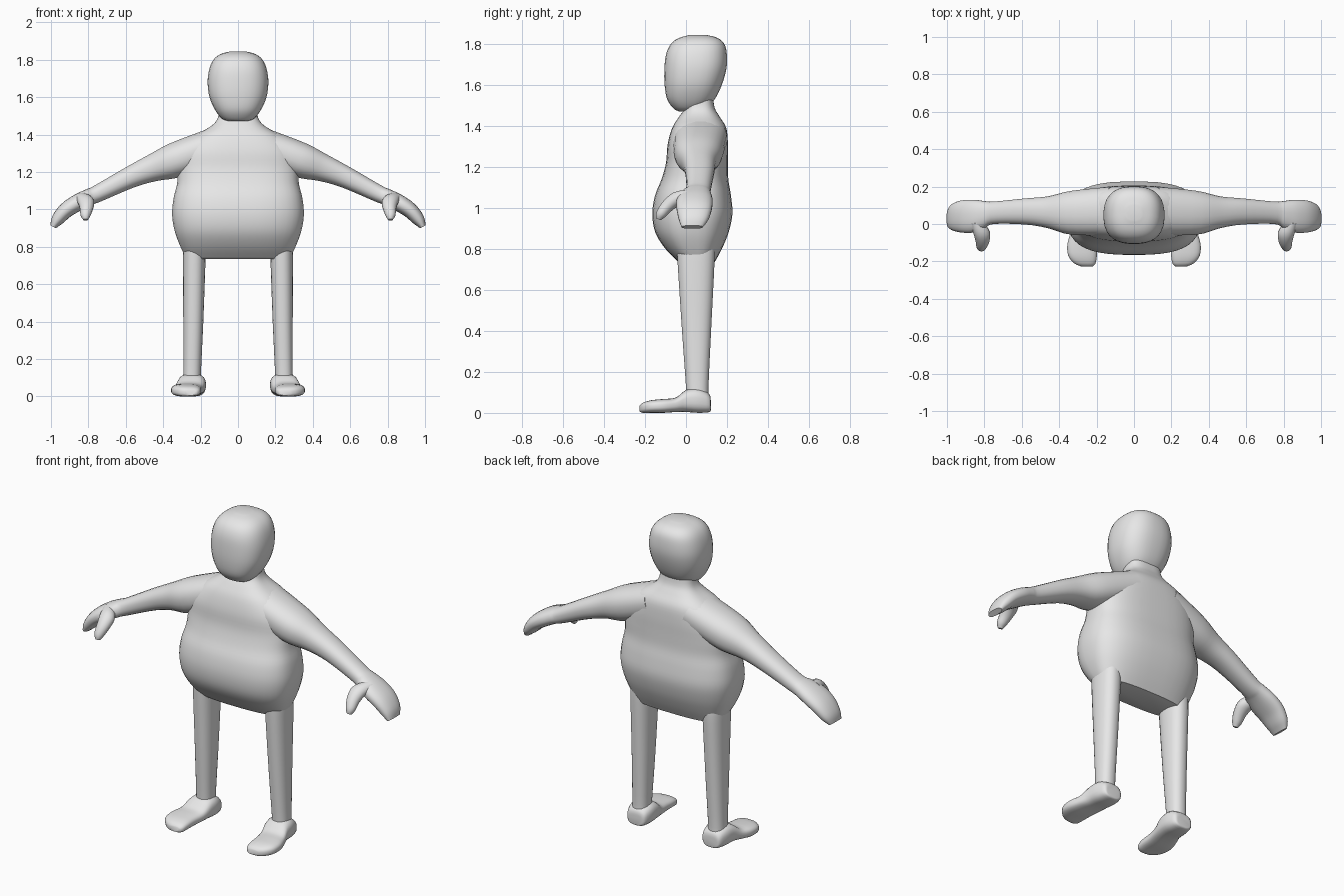
import bpy, bmesh, math
from mathutils import Vector

if "Cube" in bpy.data.objects:
    bpy.data.objects.remove(bpy.data.objects["Cube"])

grey = bpy.data.materials.new("plain grey")
grey.diffuse_color = (0.8, 0.8, 0.8, 1)
grey.use_nodes = True
grey.node_tree.nodes["Principled BSDF"].inputs["Base Color"].default_value = grey.diffuse_color


def smooth_rows(rows, steps):
    """Catmull-Rom interpolation between rows of numbers."""
    out = []
    last = len(rows) - 1
    for i in range(last):
        a, b, c, d = (rows[min(max(k, 0), last)] for k in (i - 1, i, i + 1, i + 2))
        for s in range(steps):
            t = s / steps
            out.append([0.5 * (2 * q + (r - p) * t + (2 * p - 5 * q + 4 * r - w) * t * t
                               + (3 * q - p - 3 * r + w) * t ** 3)
                        for p, q, r, w in zip(a, b, c, d)])
    return out + [list(rows[-1])]


def loft(name, rings, power=2.0, sides=32, mirror=False, angle=50):
    """Skin a list of (centre, half axis u, half axis v) superellipse rings."""
    bm = bmesh.new()
    loops = []
    for c, u, v in rings:
        loop = []
        for k in range(sides):
            a = 2 * math.pi * (k + 0.5) / sides
            ca, sa = math.cos(a), math.sin(a)
            loop.append(bm.verts.new(c + u * math.copysign(abs(ca) ** (2 / power), ca)
                                     + v * math.copysign(abs(sa) ** (2 / power), sa)))
        loops.append(loop)
    for lo, hi in zip(loops, loops[1:]):
        for k in range(sides):
            j = (k + 1) % sides
            bm.faces.new((lo[k], lo[j], hi[j], hi[k]))
    bm.faces.new(loops[0])
    bm.faces.new(loops[-1])
    bmesh.ops.recalc_face_normals(bm, faces=bm.faces)
    mesh = bpy.data.meshes.new(name)
    bm.to_mesh(mesh)
    bm.free()
    mesh.materials.append(grey)
    obj = bpy.data.objects.new(name, mesh)
    bpy.context.collection.objects.link(obj)
    bpy.ops.object.select_all(action='DESELECT')
    obj.select_set(True)
    bpy.context.view_layer.objects.active = obj
    bpy.ops.object.shade_smooth_by_angle(angle=math.radians(angle))
    if mirror:
        obj.modifiers.new("mirror", 'MIRROR').use_mirror_merge = False
    return obj


def upright(rows, steps=4):
    """Horizontal rings from rows of (z, x left, x right, y front, y back)."""
    return [(Vector(((x0 + x1) / 2, (y0 + y1) / 2, z)),
             Vector(((x1 - x0) / 2, 0, 0)), Vector((0, (y1 - y0) / 2, 0)))
            for z, x0, x1, y0, y1 in smooth_rows(rows, steps)]


def along(rows, across, steps=4):
    """Rings square to a path, rows of (x, y, z, half width along 'across', half thickness)."""
    pts = smooth_rows(rows, steps)
    rings = []
    for i, p in enumerate(pts):
        tangent = Vector(pts[min(i + 1, len(pts) - 1)][:3]) - Vector(pts[max(i - 1, 0)][:3])
        rings.append((Vector(p[:3]), across * p[3], tangent.cross(across).normalized() * p[4]))
    return rings


def symmetric(rows):
    return [(z, -w, w, y0, y1) for z, w, y0, y1 in rows]


# Torso with round belly, sloping shoulders and neck
loft("torso", upright(symmetric([
    (0.735, 0.275, -0.035, 0.14), (0.80, 0.308, -0.10, 0.175),
    (0.88, 0.338, -0.15, 0.208), (0.97, 0.353, -0.165, 0.227),
    (1.06, 0.345, -0.152, 0.22), (1.14, 0.326, -0.12, 0.207),
    (1.22, 0.322, -0.098, 0.205), (1.31, 0.305, -0.09, 0.205),
    (1.39, 0.235, -0.068, 0.197), (1.445, 0.145, -0.035, 0.165),
    (1.49, 0.108, -0.005, 0.14), (1.56, 0.10, 0.0, 0.13)])), power=2.8, sides=40)

# Head, flat faced with a narrow jaw
loft("head", upright(symmetric([
    (1.472, 0.05, -0.035, 0.06), (1.485, 0.085, -0.06, 0.09),
    (1.53, 0.122, -0.092, 0.14), (1.60, 0.153, -0.105, 0.175),
    (1.68, 0.163, -0.106, 0.198), (1.75, 0.154, -0.098, 0.20),
    (1.80, 0.132, -0.075, 0.188), (1.83, 0.095, -0.035, 0.155),
    (1.845, 0.04, 0.02, 0.10)])), power=2.5)

# Arms running out into mitten hands
loft("arms", along([
    (0.12, 0.07, 1.345, 0.13, 0.095), (0.33, 0.06, 1.265, 0.118, 0.095),
    (0.46, 0.063, 1.22, 0.085, 0.073), (0.58, 0.067, 1.17, 0.07, 0.058),
    (0.75, 0.06, 1.085, 0.06, 0.046), (0.80, 0.05, 1.065, 0.073, 0.044),
    (0.86, 0.042, 1.035, 0.088, 0.045), (0.92, 0.04, 0.995, 0.086, 0.042),
    (0.965, 0.037, 0.945, 0.072, 0.034), (0.988, 0.03, 0.907, 0.052, 0.017)],
    Vector((0, 1, 0))), power=2.3, sides=24, mirror=True)

# Thumbs
loft("thumbs", along([
    (0.84, 0.01, 1.06, 0.038, 0.03), (0.815, -0.045, 1.045, 0.045, 0.035),
    (0.81, -0.09, 1.01, 0.037, 0.032), (0.815, -0.122, 0.97, 0.027, 0.025),
    (0.815, -0.134, 0.945, 0.013, 0.013)],
    Vector((1, 0, 0))), sides=16, mirror=True)

# Legs, tapering to the ankle
loft("legs", upright([
    (0.06, 0.197, 0.297, 0.0, 0.115), (0.12, 0.198, 0.293, 0.0, 0.11),
    (0.40, 0.185, 0.293, -0.02, 0.123), (0.74, 0.173, 0.295, -0.042, 0.14),
    (0.82, 0.173, 0.292, -0.045, 0.14)]), power=2.3, sides=24, mirror=True)

# Shoes: rows of (y, inner x, outer x, top z, sole z)
shoe = [(0.121, 0.205, 0.285, 0.06, 0.012), (0.112, 0.185, 0.302, 0.095, 0.003),
        (0.06, 0.172, 0.318, 0.12, 0.0), (0.0, 0.175, 0.325, 0.112, 0.004),
        (-0.05, 0.185, 0.34, 0.075, 0.004), (-0.11, 0.195, 0.357, 0.068, 0.0),
        (-0.17, 0.198, 0.352, 0.062, 0.0), (-0.21, 0.205, 0.32, 0.05, 0.0),
        (-0.226, 0.22, 0.285, 0.035, 0.006)]
loft("shoes", [(Vector(((x0 + x1) / 2, y, (top + low) / 2)),
                Vector(((x1 - x0) / 2, 0, 0)), Vector((0, 0, (top - low) / 2)))
               for y, x0, x1, top, low in smooth_rows(shoe, 3)],
     power=2.8, sides=24, mirror=True)
